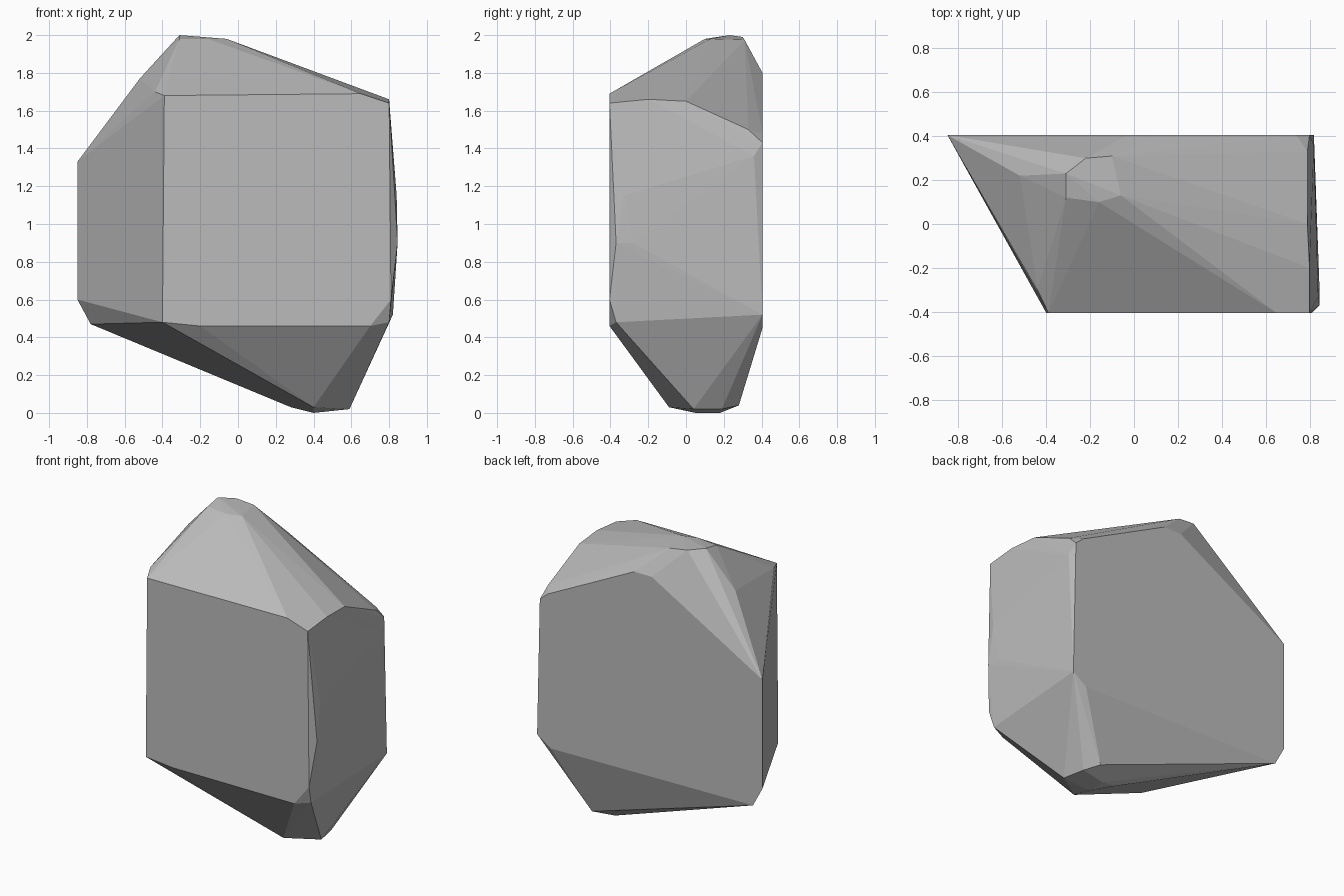
import bpy
import bmesh
import math

cube = bpy.data.objects.get("Cube")
if cube:
    bpy.data.objects.remove(cube, do_unlink=True)

# Stone colour
stone = bpy.data.materials.new("stone_grey")
stone.use_nodes = True
grey = (0.5, 0.5, 0.5, 1)
stone.diffuse_color = grey
stone.node_tree.nodes["Principled BSDF"].inputs["Base Color"].default_value = grey

F, B = -0.405, 0.405   # front and back planes

# Corner groups of the chipped boulder
peak = [(-.31, .23, 2), (-.31, .12, 1.98), (-.16, .10, 1.98),
        (-.06, .13, 1.98), (-.10, .31, 1.975), (-.22, .30, 1.99)]
front_corners = [(-.39, F, 1.68), (.65, F, 1.69), (.80, F, 1.64), (.81, F, .6),
                 (.70, F, .46), (-.2, F, .46), (-.40, F, .48)]
back_corners = [(-.85, B, 1.33), (-.85, B, .6), (-.78, B, .47), (.72, B, .45),
                (.82, B, .52), (.80, B, 1.43), (.74, B, 1.48), (.10, B, 1.8),
                (-.03, B, 1.8)]
side_chips = [(-.52, .22, 1.77), (-.44, -.30, 1.70), (-.74, .36, 1.47),
              (.80, -.2, 1.66), (.79, 0, 1.65), (.79, .33, 1.5), (.82, .36, 1.36),
              (.84, -.33, 1.15), (.845, -.37, .9), (.845, -.28, .9), (.80, -.37, .48)]
foot = [(.40, -.09, .03), (.59, .04, .02), (.56, .19, .02), (.50, .28, .04),
        (.40, .05, 0), (.40, .18, 0), (.28, .15, .03)]

# Wrap the corners in a faceted shell
bm = bmesh.new()
for corner in peak + front_corners + back_corners + side_chips + foot:
    bm.verts.new(corner)
bmesh.ops.convex_hull(bm, input=bm.verts)
loose = [v for v in bm.verts if not v.link_faces]
bmesh.ops.delete(bm, geom=loose, context='VERTS')
bmesh.ops.dissolve_limit(bm, angle_limit=math.radians(1), verts=bm.verts, edges=bm.edges)
bmesh.ops.recalc_face_normals(bm, faces=bm.faces)

mesh = bpy.data.meshes.new("boulder")
bm.to_mesh(mesh)
bm.free()
mesh.materials.append(stone)
boulder = bpy.data.objects.new("boulder", mesh)
bpy.context.collection.objects.link(boulder)
